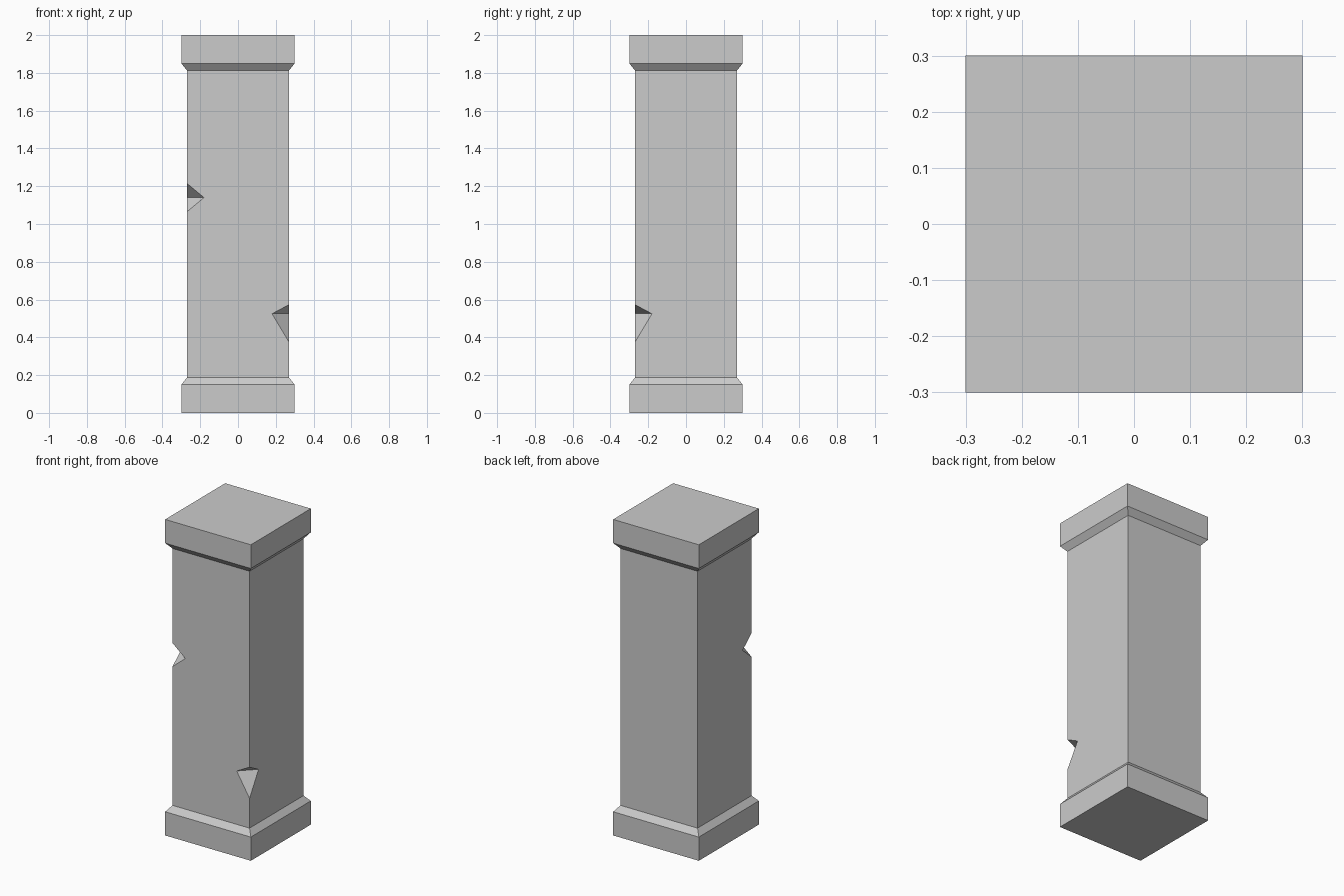
import bpy, bmesh
from mathutils import Vector

if "Cube" in bpy.data.objects:
    bpy.data.objects.remove(bpy.data.objects["Cube"])

# (half width, height) profile of the square pillar, bottom to top
PROFILE = [(0.30, 0), (0.30, 0.15), (0.27, 0.187),
           (0.27, 1.813), (0.30, 1.85), (0.30, 2.0)]
SHAFT = 0.27


def to_object(bm, name):
    bmesh.ops.recalc_face_normals(bm, faces=bm.faces)
    mesh = bpy.data.meshes.new(name)
    bm.to_mesh(mesh)
    bm.free()
    obj = bpy.data.objects.new(name, mesh)
    bpy.context.collection.objects.link(obj)
    return obj


def square_column(name, profile):
    bm = bmesh.new()
    corners = [(-1, -1), (1, -1), (1, 1), (-1, 1)]
    rings = [[bm.verts.new((x * r, y * r, z)) for x, y in corners] for r, z in profile]
    for low, high in zip(rings, rings[1:]):
        for i in range(4):
            j = (i + 1) % 4
            bm.faces.new((low[i], low[j], high[j], high[i]))
    bm.faces.new(rings[0])
    bm.faces.new(rings[-1])
    return to_object(bm, name)


def chip_corner(target, sx, sy, bottom, crease, top, depth=0.09):
    # Wedge-shaped cutter, enlarged about its crease so it clears the corner
    c, d = SHAFT, SHAFT - depth
    pts = [Vector(p) for p in ((sx * d, sy * c, crease), (sx * c, sy * d, crease),
                               (sx * c, sy * c, top), (sx * c, sy * c, bottom))]
    mid = (pts[0] + pts[1]) / 2
    bm = bmesh.new()
    v = [bm.verts.new(mid + (p - mid) * 1.6) for p in pts]
    for a, b, e in ((0, 1, 2), (0, 1, 3), (0, 2, 3), (1, 2, 3)):
        bm.faces.new((v[a], v[b], v[e]))
    cutter = to_object(bm, "chip_cutter")
    cutter.hide_render = True
    mod = target.modifiers.new("chip", 'BOOLEAN')
    mod.operation, mod.solver, mod.object = 'DIFFERENCE', 'EXACT', cutter
    bpy.context.view_layer.objects.active = target
    bpy.ops.object.modifier_apply(modifier=mod.name)
    bpy.data.objects.remove(cutter)


# Pillar with base and cap
pillar = square_column("stone_pillar", PROFILE)

# Chips broken out of the two front corners
chip_corner(pillar, 1, -1, 0.375, 0.525, 0.573)
chip_corner(pillar, -1, -1, 1.065, 1.14, 1.215)
